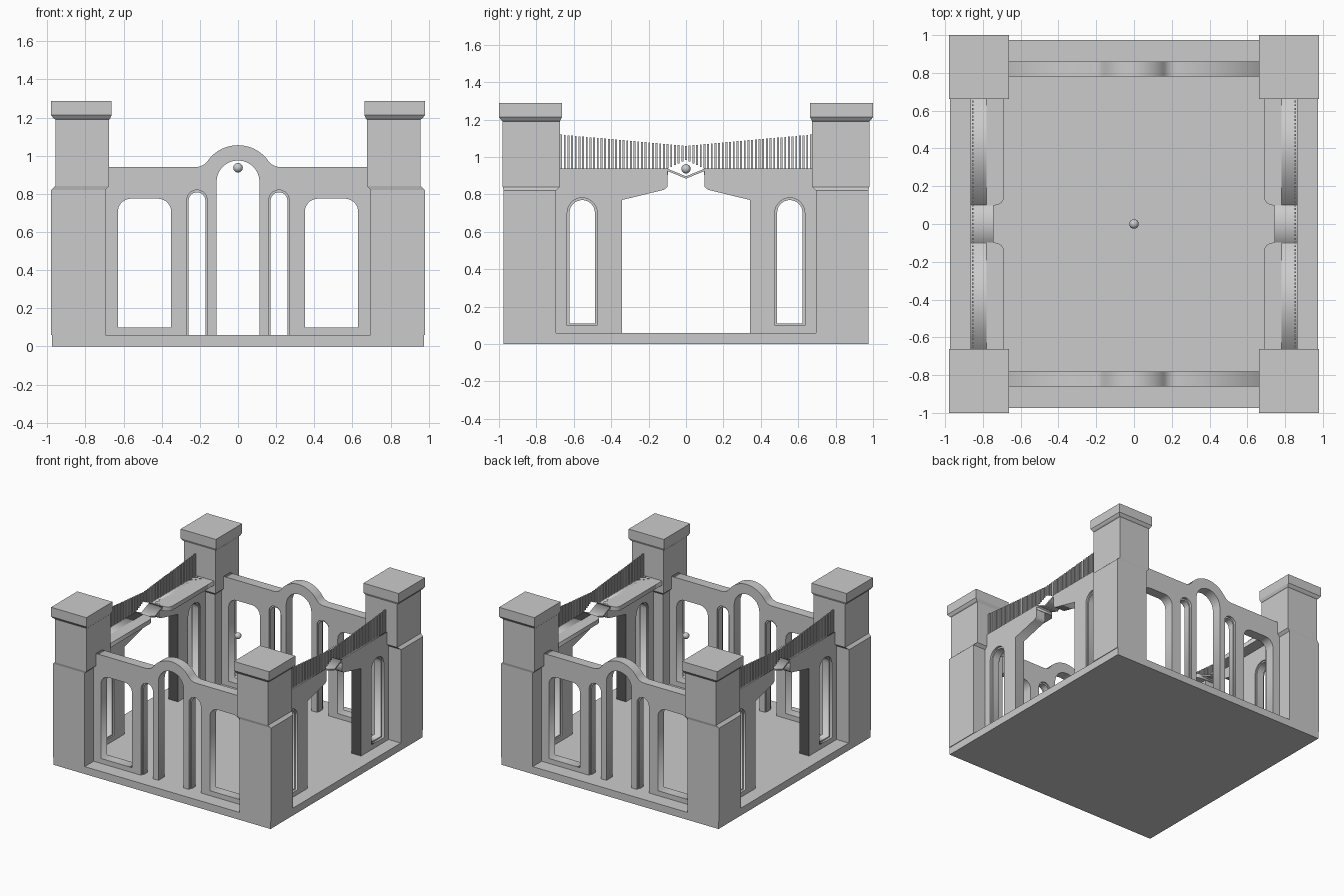
import bpy, bmesh
from math import sin, cos, pi, radians, atan2, degrees

if "Cube" in bpy.data.objects:
    bpy.data.objects.remove(bpy.data.objects["Cube"])

SIDES = (-1, 1)


def finish(name, bm):
    bmesh.ops.remove_doubles(bm, verts=bm.verts, dist=1e-5)
    bmesh.ops.recalc_face_normals(bm, faces=bm.faces)
    me = bpy.data.meshes.new(name)
    bm.to_mesh(me)
    bm.free()
    ob = bpy.data.objects.new(name, me)
    bpy.context.collection.objects.link(ob)
    return ob


def arc(cx, cz, r, a0, a1, n=14):
    return [(cx + r * cos(radians(a0 + (a1 - a0) * i / n)),
             cz + r * sin(radians(a0 + (a1 - a0) * i / n))) for i in range(n + 1)]


def arch(cx, hw, z0, top):
    return [(cx - hw, z0)] + arc(cx, top - hw, hw, 180, 0) + [(cx + hw, z0)]


def plate(name, loops, w0, w1, place):
    """Filled outline with holes, given depth w0..w1; place maps (u, v, w) to x, y, z."""
    cu = bpy.data.curves.new(name, 'CURVE')
    cu.dimensions = '2D'
    cu.fill_mode = 'BOTH'
    cu.extrude = (w1 - w0) / 2
    for pts in loops:
        sp = cu.splines.new('POLY')
        sp.points.add(len(pts) - 1)
        for p, (u, v) in zip(sp.points, pts):
            p.co = (u, v, 0, 1)
        sp.use_cyclic_u = True
    tmp = bpy.data.objects.new(name, cu)
    bpy.context.collection.objects.link(tmp)
    me = bpy.data.meshes.new_from_object(tmp)
    bm = bmesh.new()
    bm.from_mesh(me)
    bpy.data.objects.remove(tmp)
    bpy.data.curves.remove(cu)
    bpy.data.meshes.remove(me)
    for v in bm.verts:
        v.co = place(v.co.x, v.co.y, v.co.z + (w0 + w1) / 2)
    return finish(name, bm)


def add_box(bm, x0, x1, y0, y1, z0, z1):
    r = bmesh.ops.create_cube(bm, size=1)
    for v in r['verts']:
        v.co = (x1 if v.co.x > 0 else x0, y1 if v.co.y > 0 else y0, z1 if v.co.z > 0 else z0)


# Base slab
bm = bmesh.new()
add_box(bm, -.975, .975, -.975, .975, 0, .06)
finish("base", bm)

# Corner towers: stacked rectangles (z, x0, x1, y0, y1)
LEVELS = [(.06, .695, .98, .695, .975), (.82, .695, .98, .695, .975),
          (.84, .675, .958, .675, .98), (1.19, .675, .958, .675, .98),
          (1.195, .67, .966, .672, .986), (1.213, .663, .98, .663, 1.0),
          (1.288, .663, .98, .663, 1.0)]
for sx in SIDES:
    for sy in SIDES:
        bm = bmesh.new()
        rings = [[bm.verts.new((sx * x, sy * y, z)) for x, y in
                  ((x0, y0), (x1, y0), (x1, y1), (x0, y1))] for z, x0, x1, y0, y1 in LEVELS]
        for a, b in zip(rings, rings[1:]):
            for i in range(4):
                j = (i + 1) % 4
                bm.faces.new((a[i], a[j], b[j], b[i]))
        bm.faces.new(rings[0])
        bm.faces.new(rings[-1])
        finish("tower", bm)

# Front and back walls: doorway, two narrow arches, two windows, arched crest
R, r, C = .195, .08, .86
xf = ((R + r) ** 2 - (.94 + r - C) ** 2) ** .5
t = degrees(atan2(.94 + r - C, xf))
outline = [(-.72, .06)] + arch(-.215, .053, .06, .82) + arch(0, .113, .06, .975) \
    + arch(.215, .053, .06, .82) + [(.72, .06), (.72, .94)] \
    + arc(xf, .94 + r, r, -90, -180 + t, 6) + arc(0, C, R, t, 180 - t, 24)[1:-1] \
    + arc(-xf, .94 + r, r, -t, -90, 6) + [(-.72, .94)]


def window(cx):
    return [(cx - .14, .1), (cx + .14, .1)] + arc(cx + .07, .705, .07, 0, 90, 8) \
        + arc(cx - .07, .705, .07, 90, 180, 8)


for sy in SIDES:
    put = lambda u, v, w: (u, sy * w, v)
    plate("end_wall", [outline, window(-.49), window(.49)], .78, .86, put)
    for cx in (-.215, .215):
        plate("arch_lining", [arch(cx, .053, .06, .82) + arch(cx, .044, .06, .808)[::-1]],
              .79, .84, put)

# Side walls: mirrored halves with a framed slot, walkway, bridge and railing
half = [(.343, .06), (.72, .06), (.72, .94), (.1, .94), (.1, .84), (.118, .825), (.343, .77)]
slot = arch(.555, .08, .1, .782)
slot_in = arch(.555, .068, .11, .77)
walk = [(.86, .097), (.745, .097), (.735, .099)] + \
    [(.735 - .047 * sin(a), .146 - .047 * cos(a)) for a in (.3, .6, .9, 1.2, pi / 2)] + \
    [(.688, .72), (.86, .72)]
for sx in SIDES:
    for sy in SIDES:
        put = lambda u, v, w: (sx * w, sy * u, v)
        plate("side_wall", [half, slot], .78, .866, put)
        plate("slot_frame", [slot, slot_in], .79, .85, put)
        plate("walkway", [walk], .905, .94, lambda u, v, w: (sx * u, sy * v, w))
    plate("bridge", [[(-.1, .938), (0, .897), (.1, .938), (.1, .925), (0, .885), (-.1, .925)]],
          .745, .866, lambda u, v, w: (sx * w, u, v))
    bm = bmesh.new()
    n = 34
    for i in range(-n, n + 1):
        y = i * .668 / n
        d = abs(y)
        low = .938 + max(0, .1 - d) * .47
        add_box(bm, sx * .853 - .004, sx * .853 + .004, y - .005, y + .005,
                low, 1.06 + .06 * d / .67)
    finish("railing", bm)

# Hanging ball in the middle
bm = bmesh.new()
bmesh.ops.create_uvsphere(bm, u_segments=24, v_segments=14, radius=.025)
bmesh.ops.translate(bm, verts=bm.verts, vec=(0, 0, .937))
for f in bm.faces:
    f.smooth = True
finish("ball", bm)
